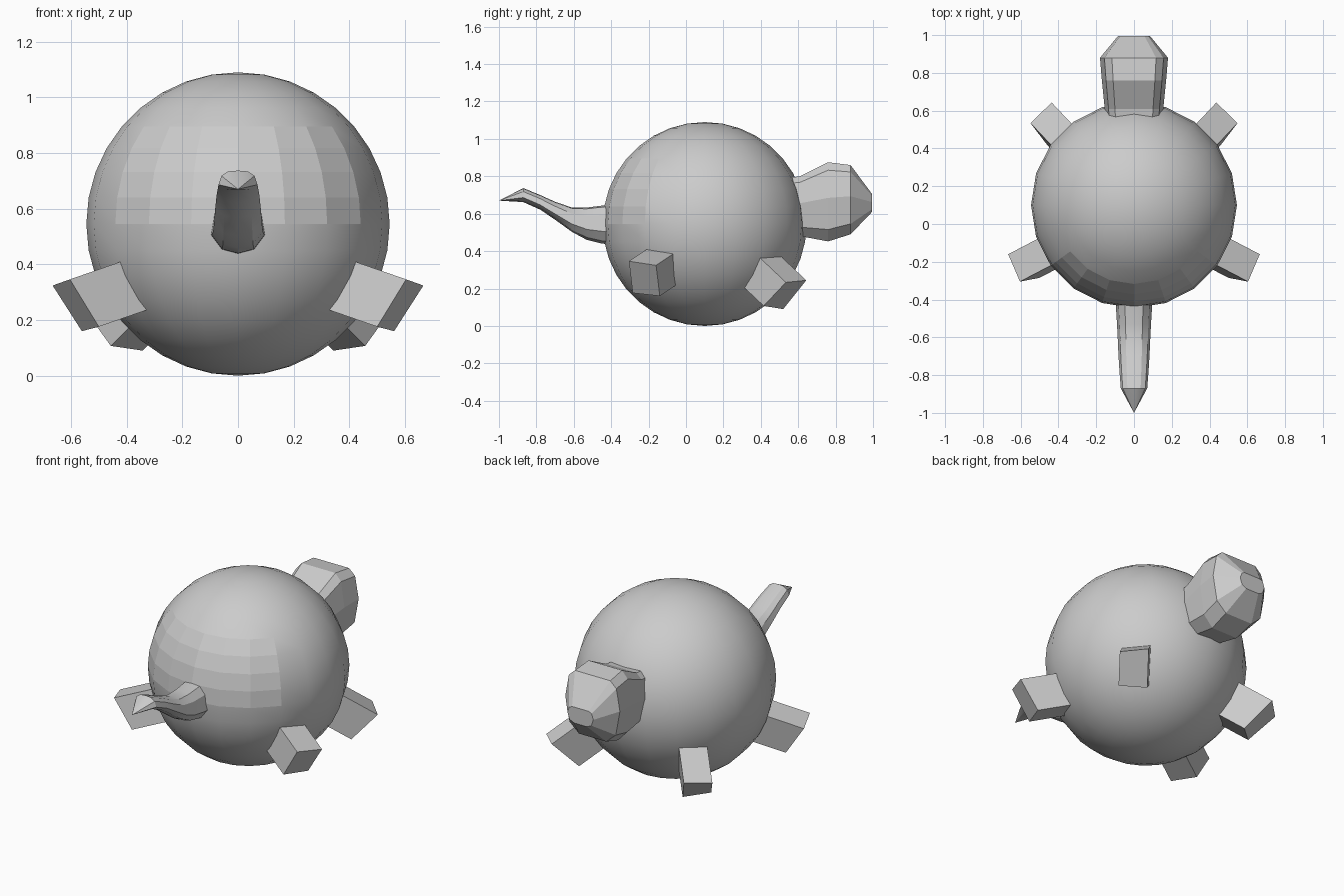
import bpy, bmesh, math
from mathutils import Vector

if "Cube" in bpy.data.objects:
    bpy.data.objects.remove(bpy.data.objects["Cube"])


def make_object(name, bm):
    bmesh.ops.recalc_face_normals(bm, faces=bm.faces)
    mesh = bpy.data.meshes.new(name)
    bm.to_mesh(mesh)
    bm.free()
    ob = bpy.data.objects.new(name, mesh)
    bpy.context.collection.objects.link(ob)
    return ob


def loft(name, half, stations, tip=None):
    """Skin a mirrored section through stations (y, half width, bottom, top)."""
    section = half + [(-x, z) for x, z in reversed(half) if x > 0]
    bm = bmesh.new()
    rings = []
    for y, w, lo, hi in stations:
        mid, h = (lo + hi) / 2, (hi - lo) / 2
        rings.append([bm.verts.new((x * w, y, mid + z * h)) for x, z in section])
    n = len(section)
    for a, b in zip(rings, rings[1:]):
        for i in range(n):
            j = (i + 1) % n
            bm.faces.new((a[i], a[j], b[j], b[i]))
    bm.faces.new(rings[0])
    if tip:
        t = bm.verts.new(tip)
        for i in range(n):
            bm.faces.new((rings[-1][i], rings[-1][(i + 1) % n], t))
    else:
        bm.faces.new(rings[-1])
    return make_object(name, bm)


def leg(name, outer, inward, side):
    """Block foot: outer end corners pushed inward into the body."""
    bm = bmesh.new()
    pts = [Vector(p) for p in outer]
    ends = [[bm.verts.new(((p + o).x * side, (p + o).y, (p + o).z)) for p in pts]
            for o in (Vector(), Vector(inward))]
    a, b = ends
    bm.faces.new(a)
    bm.faces.new(b)
    for i in range(4):
        j = (i + 1) % 4
        bm.faces.new((a[i], a[j], b[j], b[i]))
    return make_object(name, bm)


# Round body, with a faceted band across the front
bpy.ops.mesh.primitive_uv_sphere_add(segments=20, ring_count=18, radius=0.545,
                                     location=(0, 0.1, 0.545))
body = bpy.context.object
body.name = "body"
for f in body.data.polygons:
    c = f.center
    ahead = math.degrees(math.atan2(abs(c.x), -c.y))
    f.use_smooth = not (ahead < 54 and 0.03 < c.z < 0.36)

# Blunt faceted head at the back
loft("head",
     [(0.65, 1), (0.87, 0.8), (1, 0.1), (0.85, -0.7), (0.5, -1)],
     [(0.45, 0.14, 0.50, 0.78), (0.61, 0.155, 0.48, 0.80),
      (0.76, 0.17, 0.452, 0.875), (0.88, 0.18, 0.49, 0.86),
      (0.995, 0.085, 0.61, 0.705)])

# Curved tail rising to a point at the front
tail = loft("tail",
            [(0, 1), (0.5, 0.92), (0.85, 0.5), (1, -0.35), (0.6, -0.85), (0, -1)],
            [(-0.36, 0.10, 0.435, 0.65), (-0.45, 0.095, 0.44, 0.643),
             (-0.53, 0.09, 0.46, 0.633), (-0.61, 0.086, 0.503, 0.633),
             (-0.70, 0.082, 0.568, 0.664), (-0.78, 0.077, 0.622, 0.70),
             (-0.87, 0.07, 0.662, 0.737)],
            tip=(0, -1, 0.67))
bpy.ops.object.select_all(action='DESELECT')
tail.select_set(True)
bpy.context.view_layer.objects.active = tail
bpy.ops.object.shade_smooth_by_angle(angle=math.radians(25))

# Four splayed block legs
front = [(0.604, -0.305, 0.346), (0.666, -0.16, 0.324),
         (0.561, -0.14, 0.16), (0.50, -0.285, 0.176)]
rear = [(0.436, 0.643, 0.244), (0.548, 0.534, 0.233),
        (0.457, 0.415, 0.107), (0.342, 0.52, 0.09)]
for side, word in ((1, "right"), (-1, "left")):
    leg("front_leg_" + word, front, (-0.23, 0.12, 0.08), side)
    leg("rear_leg_" + word, rear, (-0.17, -0.18, 0.17), side)
